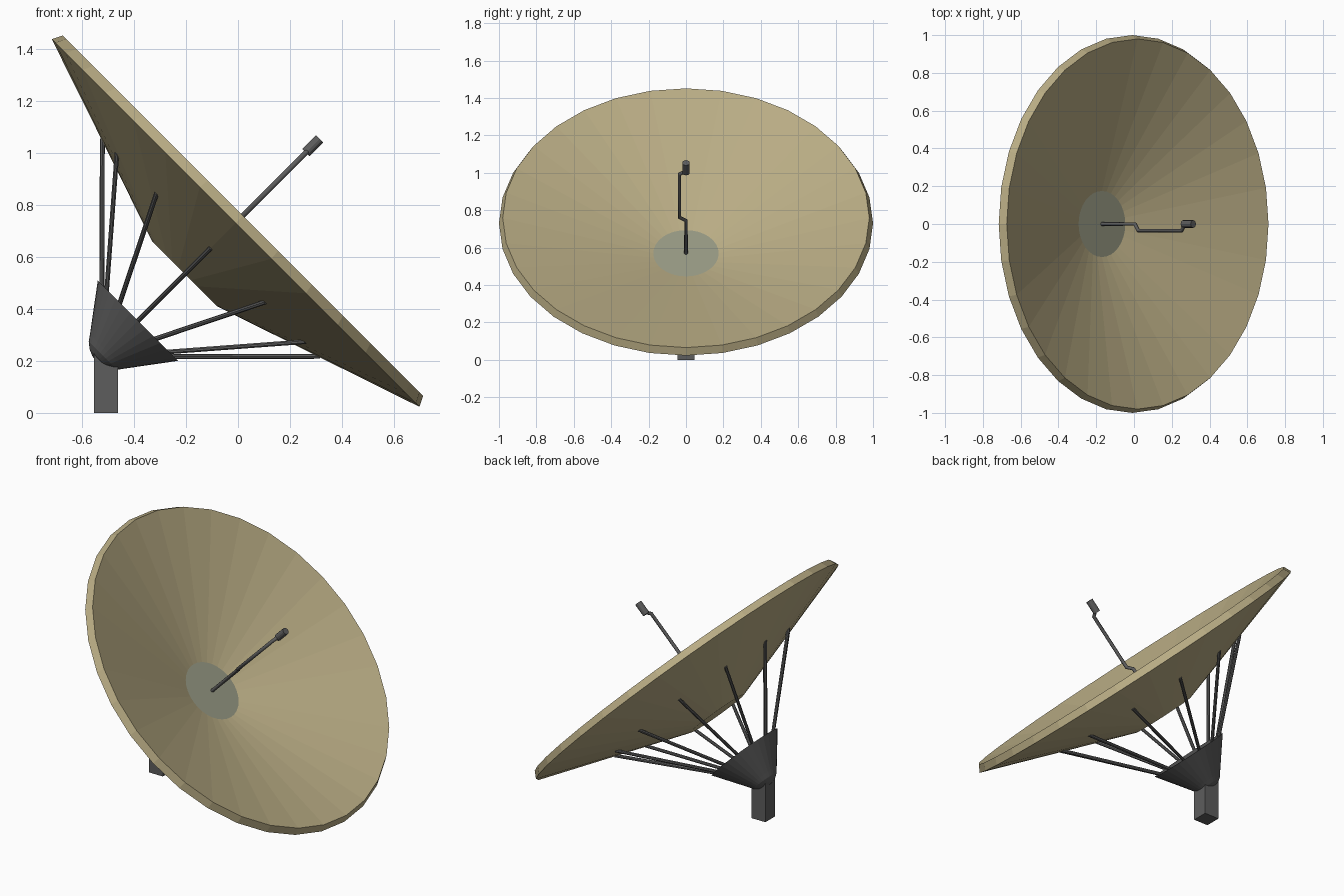
import bpy, bmesh, math
from mathutils import Matrix, Vector

if "Cube" in bpy.data.objects:
    bpy.data.objects.remove(bpy.data.objects["Cube"])

# Tilted frame: local z is the dish axis, leaning 45 degrees toward +x
TILT = Matrix.Rotation(math.radians(45), 4, 'Y') @ Matrix.Translation((-0.523, 0, 0))


def material(name, rgb):
    m = bpy.data.materials.new(name)
    m.diffuse_color = (*rgb, 1)
    m.use_nodes = True
    m.node_tree.nodes["Principled BSDF"].inputs["Base Color"].default_value = m.diffuse_color
    return m


SAND = material("sand", (0.48, 0.41, 0.23))
DISC = material("grey_green", (0.31, 0.32, 0.23))
DARK = material("dark_metal", (0.11, 0.11, 0.11))


def add_object(name, bm, mat, matrix):
    bmesh.ops.recalc_face_normals(bm, faces=bm.faces)
    me = bpy.data.meshes.new(name)
    bm.to_mesh(me)
    bm.free()
    me.materials.append(mat)
    ob = bpy.data.objects.new(name, me)
    ob.matrix_world = matrix
    bpy.context.collection.objects.link(ob)
    return ob


def lathe(name, profile, mat, sides=32):
    """Spin (radius, height) points about the tilted axis."""
    bm = bmesh.new()
    vs = [bm.verts.new((r, 0, h)) for r, h in profile]
    es = [bm.edges.new(p) for p in zip(vs, vs[1:])]
    bmesh.ops.spin(bm, geom=vs + es, cent=(0, 0, 0), axis=(0, 0, 1),
                   angle=2 * math.pi, steps=sides, use_merge=True)
    bmesh.ops.remove_doubles(bm, verts=bm.verts, dist=1e-4)
    return add_object(name, bm, mat, TILT)


def rod(name, a, b, radius, sides=8):
    """Straight capped cylinder between two points of the tilted frame."""
    a, b = Vector(a), Vector(b)
    bm = bmesh.new()
    turn = (b - a).to_track_quat('Z', 'Y').to_matrix().to_4x4()
    bmesh.ops.create_cone(bm, cap_ends=True, segments=sides, radius1=radius, radius2=radius,
                          depth=(b - a).length, matrix=Matrix.Translation((a + b) / 2) @ turn)
    return add_object(name, bm, DARK, TILT)


# Dish shell: inner cone, bevelled rim, outer cone and flat back
lathe("dish", [(0.175, 0.283), (0.98, 0.55), (1.0, 0.51), (0.177, 0.233), (0, 0.233)], SAND)

# Flat disc in the middle of the dish
bm = bmesh.new()
bmesh.ops.create_circle(bm, cap_ends=True, segments=32, radius=0.175,
                        matrix=Matrix.Translation((0, 0, 0.283)))
add_object("centre_disc", bm, DISC, TILT)

# Rounded conical hub
lathe("hub", [(0, -0.245), (0.027, -0.242), (0.053, -0.231), (0.077, -0.212),
              (0.094, -0.188), (0.218, -0.022), (0, -0.022)], DARK)

# Twelve struts fanning out from the hub to the dish back
for i in range(12):
    c, s = math.cos(i * math.pi / 6), math.sin(i * math.pi / 6)
    rod("strut", (0.03 * c, 0.03 * s, -0.188), (0.592 * c, 0.592 * s, 0.377), 0.0095)

# Cranked feed arm
cu = bpy.data.curves.new("feed_arm", 'CURVE')
cu.dimensions = '3D'
cu.bevel_depth = 0.01
cu.bevel_resolution = 2
cu.use_fill_caps = True
path = [(0, 0, 0.275), (0, 0, 0.53), (0, -0.035, 0.555), (0, -0.035, 0.88), (0, 0, 0.905)]
sp = cu.splines.new('POLY')
sp.points.add(len(path) - 1)
for p, co in zip(sp.points, path):
    p.co = (*co, 1)
cu.materials.append(DARK)
arm = bpy.data.objects.new("feed_arm", cu)
arm.matrix_world = TILT
bpy.context.collection.objects.link(arm)

# Feed horn at the tip of the arm
rod("feed_horn", (0, 0, 0.892), (0, 0, 0.967), 0.02, 12)

# Square post
bm = bmesh.new()
bmesh.ops.create_cube(bm, size=1)
bmesh.ops.scale(bm, vec=(0.092, 0.092, 0.25), verts=bm.verts)
add_object("post", bm, DARK, Matrix.Translation((-0.508, 0, 0.125)))
